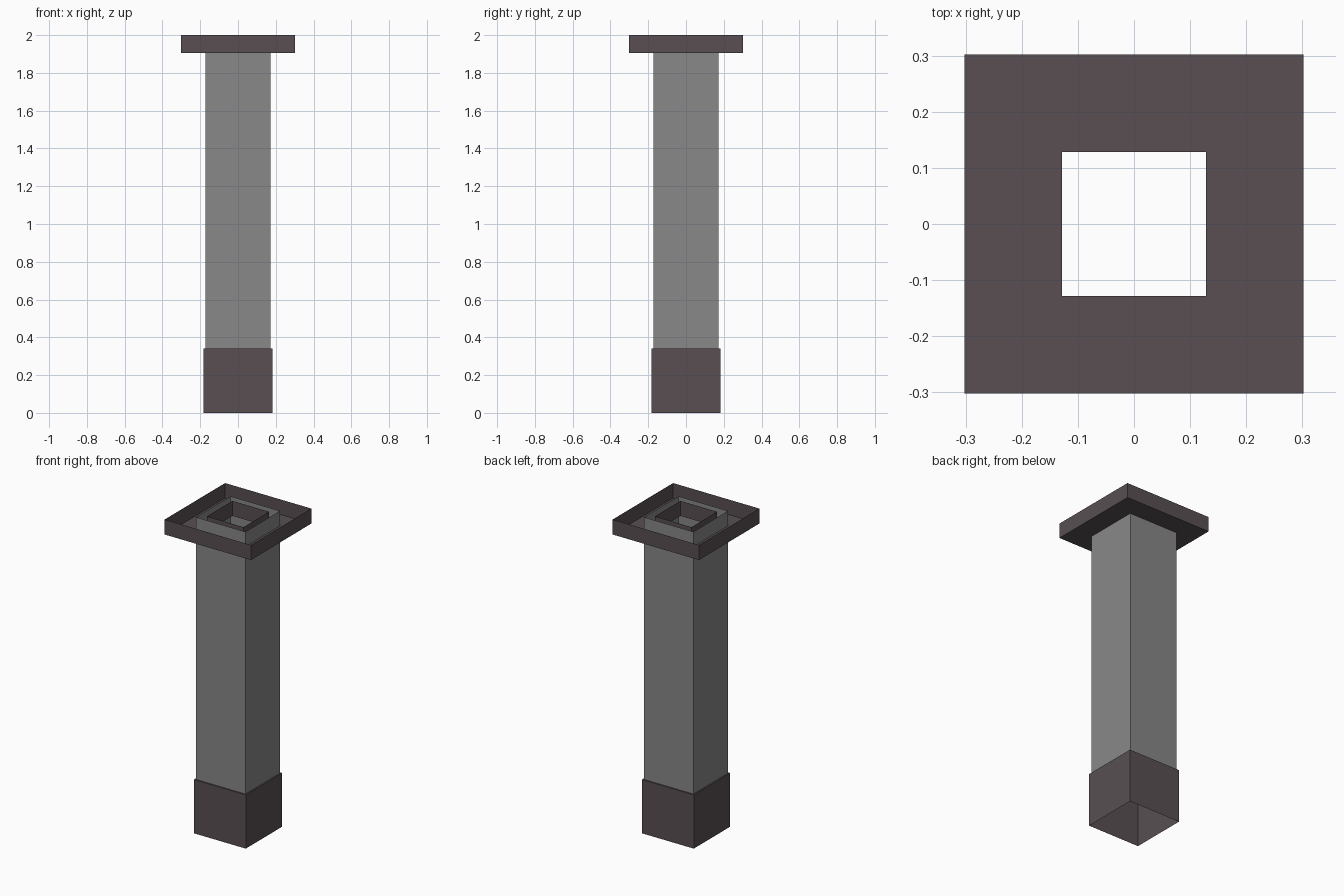
import bpy, bmesh

if "Cube" in bpy.data.objects:
    bpy.data.objects.remove(bpy.data.objects["Cube"])


def material(name, rgb):
    m = bpy.data.materials.new(name)
    m.diffuse_color = (*rgb, 1)
    m.use_nodes = True
    m.node_tree.nodes["Principled BSDF"].inputs["Base Color"].default_value = m.diffuse_color
    return m


GREY = material("stone grey", (0.246, 0.246, 0.246))
DARK = material("dark brown", (0.098, 0.078, 0.084))


def square_sleeve(name, profile, mat):
    """Sweep an open (half_width, z) profile around a square."""
    bm = bmesh.new()
    rings = [[bm.verts.new((sx * h, sy * h, z))
              for sx, sy in ((-1, -1), (1, -1), (1, 1), (-1, 1))]
             for h, z in profile]
    for low, high in zip(rings, rings[1:]):
        for i in range(4):
            j = (i + 1) % 4
            bm.faces.new((low[i], low[j], high[j], high[i]))
    me = bpy.data.meshes.new(name)
    bm.to_mesh(me)
    bm.free()
    me.materials.append(mat)
    ob = bpy.data.objects.new(name, me)
    bpy.context.collection.objects.link(ob)
    return ob


# Hollow post, open at both ends
square_sleeve("post_shaft", [(0.173, 0.34), (0.173, 2.0)], GREY)
# Base sleeve, open below, with a narrow ledge against the shaft
square_sleeve("base_sleeve", [(0.182, 0), (0.182, 0.34), (0.173, 0.34)], DARK)
# Cap: open-topped channel with inner wall, floor and outer wall
square_sleeve("cap_tray", [(0.128, 2.0), (0.128, 1.905), (0.302, 1.905), (0.302, 2.0)], DARK)
